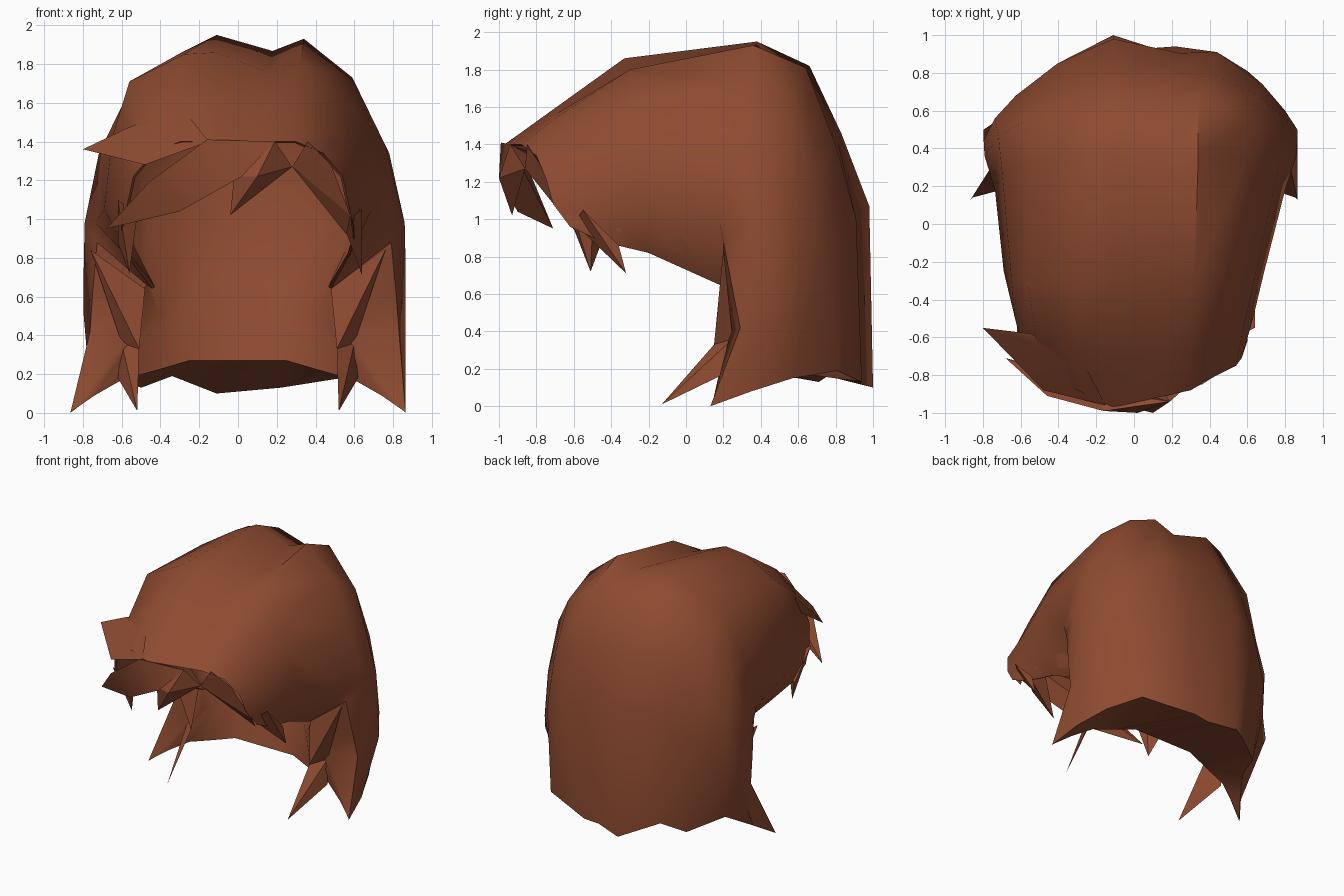
import bpy, bmesh, math
from mathutils import Vector

cube = bpy.data.objects.get("Cube")
if cube:
    bpy.data.objects.remove(cube, do_unlink=True)

# Single hair colour
hair = bpy.data.materials.new("chestnut_brown")
hair.use_nodes = True
hair.diffuse_color = (0.27, 0.07, 0.03, 1)
hair.node_tree.nodes["Principled BSDF"].inputs["Base Color"].default_value = (0.27, 0.07, 0.03, 1)


def finish(name, bm, angle):
    bmesh.ops.recalc_face_normals(bm, faces=bm.faces)
    mesh = bpy.data.meshes.new(name)
    bm.to_mesh(mesh)
    bm.free()
    mesh.materials.append(hair)
    ob = bpy.data.objects.new(name, mesh)
    bpy.context.scene.collection.objects.link(ob)
    bpy.ops.object.select_all(action='DESELECT')
    ob.select_set(True)
    bpy.context.view_layer.objects.active = ob
    bpy.ops.object.shade_smooth_by_angle(angle=math.radians(angle))


# Half arches of the outside, hairline to nape, each from the crown to the side edge
OUTER = [
    [(0, -.97, 1.40), (.30, -.88, 1.40), (.44, -.80, 1.34), (.54, -.75, 1.22), (.57, -.71, 1.08), (.60, -.62, .96)],
    [(0, -.72, 1.58), (.30, -.67, 1.56), (.47, -.60, 1.47), (.58, -.55, 1.28), (.63, -.50, 1.06), (.60, -.45, .88)],
    [(0, -.33, 1.86), (.32, -.30, 1.80), (.52, -.28, 1.64), (.64, -.28, 1.38), (.69, -.25, 1.05), (.58, -.20, .82)],
    [(0, .38, 1.95), (.34, .36, 1.93), (.59, .34, 1.73), (.76, .28, 1.38), (.80, .18, .98), (.48, .20, .64)],
    [(0, .66, 1.82), (.34, .64, 1.81), (.63, .55, 1.58), (.78, .46, 1.34), (.86, .36, .98), (.79, .20, .88)],
    [(0, .83, 1.46), (.40, .80, 1.40), (.66, .68, 1.18), (.80, .56, .98), (.865, .44, .75), (.815, .25, .62)],
    [(0, .98, 1.07), (.44, .91, 1.00), (.68, .74, .80), (.80, .60, .65), (.865, .50, .50), (.83, .29, .42)],
    [(0, 1.0, .10), (.22, .94, .13), (.60, .81, .19), (.73, .57, .15), (.82, .35, .08), (.865, .13, .0)],
]
# Places where the -x side differs, by arch and column: fuller brow, ragged nape
UNEVEN = {
    (1, 1): (-.30, -.68, 1.60), (1, 2): (-.52, -.60, 1.50),
    (2, 1): (-.28, -.32, 1.85), (2, 2): (-.56, -.32, 1.71), (2, 3): (-.65, -.28, 1.42),
    (3, 1): (-.29, .37, 1.86), (3, 2): (-.54, .33, 1.70),
    (7, 1): (-.34, .80, .19), (7, 2): (-.50, .71, .13), (7, 3): (-.64, .43, .18), (7, 4): (-.76, .26, .08),
}
# Inside of the thick back, from behind the crown down to the neck wall
INNER_BACK = [
    [(0, .56, 1.63), (.28, .54, 1.58), (.52, .44, 1.38), (.62, .36, 1.10), (.56, .26, .85), (.47, .205, .66)],
    [(0, .64, 1.18), (.28, .58, 1.12), (.46, .44, .95), (.50, .34, .80), (.48, .26, .68), (.50, .21, .63)],
    [(0, .47, .70), (.25, .43, .66), (.34, .32, .55), (.40, .27, .50), (.48, .24, .46), (.56, .24, .40)],
    [(0, .32, .27), (.25, .32, .27), (.42, .29, .22), (.60, .26, .17), (.74, .20, .09), (.855, .14, .01)],
]
# Thickness of the front arches, as a scale toward the head centre
FRONT_SCALE = [.98, .95, .92, .90]
CENTRE = Vector((0, -.1, 1))


def mirrored(half):
    return [Vector((-x, y, z)) for x, y, z in half[:0:-1]] + [Vector(p) for p in half]


def outer_arch(half, i):
    pts = mirrored(half)
    for k, p in enumerate(pts[:5]):      # the -x side is slimmer at the back
        if p.y > .15 and p.z > .3:
            p.x *= .92
        if p.y > .6:
            p.y -= .06
        if (i, 5 - k) in UNEVEN:
            p[:] = UNEVEN[i, 5 - k]
    pts[5].x = -.11
    parting = pts[5].lerp(pts[6], .64)
    if 2 <= i <= 4:                      # parting groove along the crown
        parting.z -= .07
    if i > 5:
        parting.y -= .03
    return pts[:6] + [parting] + pts[6:]


def inner_arch(i, outer):
    if i < 4:
        pts = [CENTRE + (p - CENTRE) * FRONT_SCALE[i] for p in outer]
        for k in (0, -1):                # thin lower side edge
            pts[k] = outer[k].lerp(pts[k], .3)
        return pts
    pts = mirrored(INNER_BACK[i - 4])
    return pts[:6] + [pts[5].lerp(pts[6], .6)] + pts[6:]


# Main hair shell: closed rings (outer arch out, inner arch back) lofted front to nape
bm = bmesh.new()
rings = []
for i, half in enumerate(OUTER):
    outer = outer_arch(half, i)
    rings.append([bm.verts.new(p) for p in outer + inner_arch(i, outer)[::-1]])
n = len(rings[0])
for a, b in zip(rings, rings[1:]):
    for k in range(n):
        m = (k + 1) % n
        bm.faces.new((a[k], a[m], b[m], b[k]))
for r in (rings[0], rings[-1]):          # hairline and nape rims
    for k in range(n // 2 - 1):
        bm.faces.new((r[k], r[k + 1], r[n - 2 - k], r[n - 1 - k]))
finish("hair_shell", bm, 50)


# Pointed locks: each is one or more hulls of a few base points and a tip
def lock(name, *groups):
    bm = bmesh.new()
    for points in groups:
        verts = [bm.verts.new(p) for p in points]
        res = bmesh.ops.convex_hull(bm, input=verts)
        junk = {g for g in res["geom_interior"] + res["geom_unused"] if isinstance(g, bmesh.types.BMVert)}
        bmesh.ops.delete(bm, geom=list(junk), context='VERTS')
    finish(name, bm, 30)


# Fringe
lock("fringe_upper_lock", [(-.80, -.55, 1.36), (-.55, -.58, 1.48), (-.28, -.71, 1.56),
                           (-.48, -.88, 1.28), (-.15, -.96, 1.40), (-.40, -.70, 1.32)])
lock("fringe_sweeping_lock", [(-.68, -.71, .95), (-.46, -.91, 1.19), (-.16, -.99, 1.41),
                              (.19, -.94, 1.40), (.02, -1.0, 1.22), (-.30, -.90, 1.04),
                              (-.20, -.88, 1.36)])
lock("fringe_centre_lock", [(-.04, -.93, 1.02), (.19, -.94, 1.40), (.10, -1.0, 1.22),
                            (.28, -.86, 1.27), (-.02, -.97, 1.22), (.12, -.85, 1.35)])
lock("fringe_side_lock", [(.36, -.85, 1.40), (.28, -.86, 1.27), (.48, -.77, 1.28),
                          (.58, -.66, 1.02), (.56, -.58, .92), (.36, -.78, 1.30)])

# Temple locks hanging in front of the ears
lock("left_temple_lock", [(.64, -.32, .71), (.64, -.55, 1.05), (.54, -.60, .98),
                          (.64, -.36, .86), (.56, -.48, .95)])
lock("right_temple_lock", [(-.56, -.51, .72), (-.62, -.66, 1.10), (-.52, -.60, 1.02),
                           (-.62, -.45, .88), (-.54, -.50, .95)])

# Neck locks on both sides, inside the long outer points
for side, name in ((1, "left"), (-1, "right")):
    upper = [(.48, .20, .64), (.76, .20, .84), (.51, .15, .33), (.60, .25, .36)]
    lower = [(.52, -.13, .01), (.51, .15, .33), (.62, .22, .18), (.60, .25, .36)]
    lock(name + "_neck_lock", *[[(side * x, y, z) for x, y, z in g] for g in (upper, lower)])
